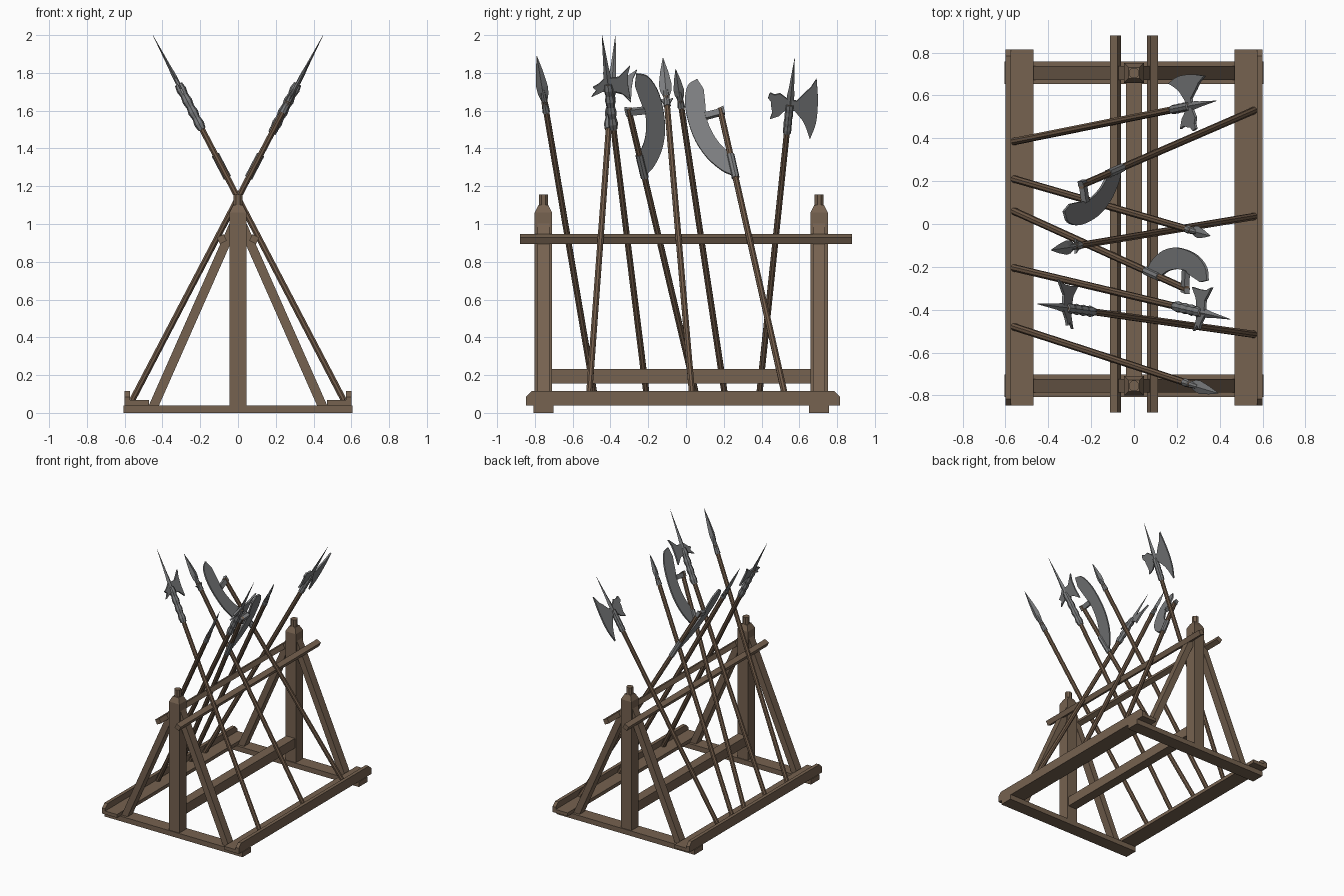
import bpy, bmesh, math
from mathutils import Vector, Matrix

if "Cube" in bpy.data.objects:
    bpy.data.objects.remove(bpy.data.objects["Cube"])


def material(name, rgb):
    m = bpy.data.materials.new(name)
    m.diffuse_color = (*rgb, 1)
    m.use_nodes = True
    m.node_tree.nodes["Principled BSDF"].inputs["Base Color"].default_value = m.diffuse_color
    return m


WOOD = material("frame wood", (0.18, 0.122, 0.08))
SHAFT = material("shaft wood", (0.165, 0.105, 0.066))
STEEL = material("grey steel", (0.20, 0.205, 0.21))


def finish(name, bm, mat, matrix=Matrix()):
    bmesh.ops.recalc_face_normals(bm, faces=bm.faces)
    bm.transform(matrix)
    me = bpy.data.meshes.new(name)
    bm.to_mesh(me)
    bm.free()
    me.materials.append(mat)
    ob = bpy.data.objects.new(name, me)
    bpy.context.collection.objects.link(ob)
    return ob


def box(name, centre, size, mat=WOOD, tilt=0.0):
    bm = bmesh.new()
    bmesh.ops.create_cube(bm, size=1)
    bmesh.ops.scale(bm, vec=size, verts=bm.verts)
    return finish(name, bm, mat, Matrix.Translation(centre) @ Matrix.Rotation(tilt, 4, 'Y'))


def lathe(name, rings, n, mat, matrix, squash=1.0, turn=0.0):
    """Stack of n-sided rings (height, radius); squash flattens local y."""
    bm = bmesh.new()
    loops = []
    for h, r in rings:
        loops.append([bm.verts.new((r * math.cos(turn + i * math.tau / n),
                                    r * squash * math.sin(turn + i * math.tau / n), h))
                      for i in range(n)])
    for a, b in zip(loops, loops[1:]):
        for i in range(n):
            j = (i + 1) % n
            bm.faces.new((a[i], a[j], b[j], b[i]))
    bm.faces.new(loops[0])
    bm.faces.new(loops[-1])
    return finish(name, bm, mat, matrix)


def plate(name, pts, thick, mat, matrix):
    """Flat outline in local x/z, extruded along local y."""
    bm = bmesh.new()
    a = [bm.verts.new((u, -thick / 2, s)) for u, s in pts]
    b = [bm.verts.new((u, thick / 2, s)) for u, s in pts]
    bm.faces.new(a)
    bm.faces.new(b[::-1])
    for i in range(len(pts)):
        j = (i + 1) % len(pts)
        bm.faces.new((a[i], a[j], b[j], b[i]))
    return finish(name, bm, mat, matrix)


def curve(pts, steps=4):
    """Catmull-Rom through the points."""
    p = [Vector(q) for q in pts]
    p = [2 * p[0] - p[1]] + p + [2 * p[-1] - p[-2]]
    out = []
    for i in range(1, len(p) - 2):
        for k in range(steps):
            t = k / steps
            out.append(0.5 * (2 * p[i] + (p[i + 1] - p[i - 1]) * t
                              + (2 * p[i - 1] - 5 * p[i] + 4 * p[i + 1] - p[i + 2]) * t * t
                              + (3 * p[i] - p[i - 1] - 3 * p[i + 1] + p[i + 2]) * t ** 3))
    return [tuple(v) for v in out] + [tuple(pts[-1])]


# ---- frame: feet, posts, braces at both ends
for end, y in (("front", -0.755), ("back", 0.705)):
    box(end + "_foot", (0, y, 0.02), (1.21, 0.105, 0.04))
    lathe(end + "_post", [(0.04, 0.046 * 2 ** .5), (1.06, 0.046 * 2 ** .5), (1.1, 0.026 * 2 ** .5)],
          4, WOOD, Matrix.Translation((0, y, 0)), turn=math.pi / 4)
    lathe(end + "_post_peg", [(1.09, 0.026), (1.155, 0.026)], 8, WOOD,
          Matrix.Translation((0, y, 0)), turn=math.pi / 8)
    for sx in (-1, 1):
        bm = bmesh.new()
        prof = [(0.418, 0.04), (0.472, 0.04), (0.04, 1.015), (0.02, 0.94)]
        q = [bm.verts.new((sx * x, y - 0.032, z)) for x, z in prof]
        r = bmesh.ops.extrude_face_region(bm, geom=[bm.faces.new(q)])
        bmesh.ops.translate(bm, vec=(0, 0.064, 0),
                            verts=[v for v in r["geom"] if isinstance(v, bmesh.types.BMVert)])
        finish(end + "_brace", bm, WOOD)

box("low_stretcher", (0, -0.025, 0.193), (0.076, 1.40, 0.077))

# ---- side troughs and upper rails
side_lip = [(-0.847, 0.04), (0.815, 0.04), (0.815, 0.085), (0.785, 0.115), (-0.817, 0.115), (-0.847, 0.085)]
for sx in (-1, 1):
    box("trough_board", (sx * 0.535, -0.016, 0.0535), (0.13, 1.662, 0.027))
    plate("trough_lip", side_lip, 0.027, WOOD,
          Matrix.Translation((sx * 0.5865, 0, 0)) @ Matrix.Rotation(math.pi / 2, 4, 'Z'))
    box("upper_rail", (sx * 0.086, 0, 0.92), (0.04, 1.76, 0.038), tilt=sx * math.radians(27))


# ---- pole arms
def shaft_frame(lean, y0, y1, z1, side):
    """Local z runs up the shaft, local x points towards the blade."""
    base = Vector((-lean * 0.56, y0, 0.067))
    tip = Vector((base.x + lean * 0.523 * (z1 - base.z), y1, z1))
    d = (tip - base).normalized()
    u = Vector((0, 1, 0))
    u = (u - u.dot(d) * d).normalized() * side
    m = Matrix((u, d.cross(u), d)).transposed().to_4x4()
    m.translation = base
    return m, (tip - base).length


def shaft(m, length):
    lathe("pole_shaft", [(0, 0.0175), (length, 0.0165)], 8, SHAFT, m, turn=math.pi / 8)


def spear(lean, y0, y1, z1, width, size, lugs=False):
    m, n = shaft_frame(lean, y0, y1, z1, 1)
    shaft(m, n - size * 0.8)
    lathe("spear_socket", [(n - size, 0.02), (n - size * 0.6, 0.012)], 8, STEEL, m)
    lathe("spear_head", [(n - size * .88, .008), (n - size * .68, width * .9), (n - size * .55, width),
                         (n - size * .28, width * .62), (n, .001)], 4, STEEL, m, squash=0.35)
    if lugs:
        s = n - size * 0.93
        plate("spear_lugs", [(-.035, s + .025), (-.012, s - .015), (.012, s - .015), (.035, s + .025),
                             (.01, s + .015), (-.01, s + .015)], 0.012, STEEL, m)


def crescent_axe(lean, y0, y1, z1, side):
    m, n = shaft_frame(lean, y0, y1, z1, side)
    shaft(m, n)
    outer = curve([(.084, .197), (.142, .165), (.178, .05), (.172, -.126), (.13, -.262), (.065, -.36), (.01, -.405)])
    inner = curve([(-.008, -.289), (.05, -.19), (.08, -.065), (.07, .05), (.062, .13)])
    plate("crescent_blade", [(u, s + n) for u, s in outer + inner], 0.012, STEEL, m)
    plate("blade_arm", [(-.02, n - .035), (.085, n - .045), (.085, n - .01), (.02, n - .005), (-.02, n + .008)],
          0.026, STEEL, m)
    lathe("lower_socket", [(n - .42, .021), (n - .28, .021)], 8, STEEL, m)


def halberd(lean, y0, y1, z1, side, outline, spike, socket, rib):
    m, n = shaft_frame(lean, y0, y1, z1, side)
    c = n - spike
    shaft(m, c)
    plate("halberd_blade", [(u, s + c) for u, s in outline], 0.012, STEEL, m)
    lathe("halberd_spike", [(c - .02, .02), (c + .06, .019), (c + .1, .014), (n, .001)], 4, STEEL, m, squash=0.6)
    k = 8
    rings = [(c - socket + socket * i / k, .021 + (rib if i % 2 else 0)) for i in range(k + 1)]
    lathe("halberd_socket", rings, 8, STEEL, m)


# wide axe with notched rear fluke
wide = curve([(.127, .169), (.146, .037), (.148, -.092), (.125, -.193)]) + [
    (.1, -.13), (.078, -.088), (.03, -.033), (-.015, -.025), (-.051, -.071), (-.097, -.093), (-.088, -.055),
    (-.098, -.015), (-.1, .01), (-.118, .031), (-.111, .062), (-.085, .052), (-.058, .063), (-.015, .033),
    (.035, .026), (.073, .079), (.1, .11)]
# small axe with hooked fluke
small = [(.128, .095), (.11, .045), (.105, -.02), (.108, -.1), (.06, -.055), (.018, -.045), (-.03, -.04),
         (-.095, -.065), (-.065, -.03), (-.082, -.01), (-.05, .005), (-.015, .035), (.02, .035), (.06, .035)]

halberd(1, 0.385, 0.575, 1.875, 1, wide, 0.276, 0.17, 0.002)
halberd(1, -0.205, -0.445, 2.0, 1, small, 0.294, 0.27, 0.006)
halberd(-1, -0.515, -0.373, 2.0, 1, small, 0.294, 0.27, 0.006)
spear(1, 0.21, -0.055, 1.82, 0.028, 0.23)
spear(1, -0.48, -0.79, 1.89, 0.031, 0.34)
spear(-1, 0.035, -0.122, 1.88, 0.034, 0.29, lugs=True)
crescent_axe(1, 0.06, -0.305, 1.61, 1)
crescent_axe(-1, 0.53, 0.18, 1.61, -1)
